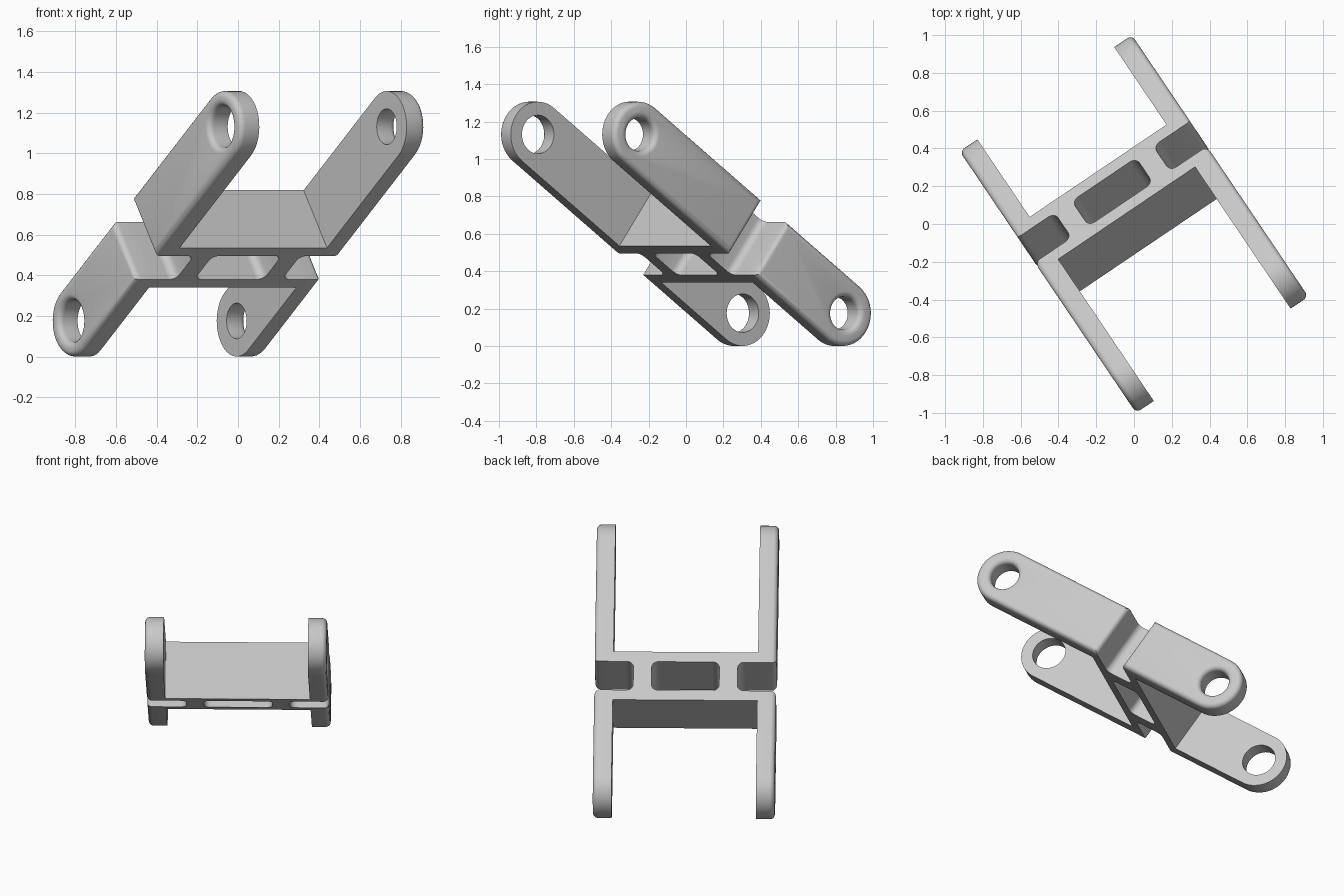
import bpy, bmesh, math
from mathutils import Matrix

if "Cube" in bpy.data.objects:
    bpy.data.objects.remove(bpy.data.objects["Cube"], do_unlink=True)

# Link layout: x along the link, y across it, z through its height
R = 0.175            # end radius and half height
PIN = 0.815          # pin hole distance from the middle
OUT, INN = 0.55, 0.437
UP_END, LOW_END, WEB = -0.028, -0.225, 0.068
FILLET = 0.03
PLACE = (Matrix.Translation((0, 0, 0.653)) @ Matrix.Rotation(math.radians(-56), 4, 'Z')
         @ Matrix.Rotation(math.radians(-35.9), 4, 'Y'))

grey = bpy.data.materials.new("light grey")
grey.use_nodes = True
grey.diffuse_color = (0.58, 0.58, 0.58, 1)
grey.node_tree.nodes["Principled BSDF"].inputs["Base Color"].default_value = (0.58, 0.58, 0.58, 1)


def finish(name, bm):
    bmesh.ops.recalc_face_normals(bm, faces=bm.faces)
    mesh = bpy.data.meshes.new(name)
    bm.to_mesh(mesh)
    bm.free()
    mesh.materials.append(grey)
    ob = bpy.data.objects.new(name, mesh)
    ob.matrix_world = PLACE
    bpy.context.collection.objects.link(ob)
    return ob


def smooth(ob):
    bpy.ops.object.select_all(action='DESELECT')
    ob.select_set(True)
    bpy.context.view_layer.objects.active = ob
    bpy.ops.object.shade_smooth_by_angle(angle=math.radians(35))


def prism(points, axis):
    """Extrude a closed outline by the given vector."""
    bm = bmesh.new()
    face = bm.faces.new([bm.verts.new(p) for p in points])
    ext = bmesh.ops.extrude_face_region(bm, geom=[face])
    verts = [g for g in ext["geom"] if isinstance(g, bmesh.types.BMVert)]
    bmesh.ops.translate(bm, verts=verts, vec=axis)
    return bm


def hole_cutter(x, side, r):
    """Pin hole with a rounded mouth on the outer face."""
    flare = [(OUT - FILLET + FILLET * math.sin(t), r + FILLET * (1 - math.cos(t)))
             for t in (math.pi / 2 * i / 5 for i in range(6))]
    rings = [(INN - 0.05, r)] + flare + [(OUT + 0.03, r + FILLET)]
    bm = bmesh.new()
    n = 48
    loops = [[bm.verts.new((x + rad * math.cos(2 * math.pi * k / n), side * y,
                            rad * math.sin(2 * math.pi * k / n))) for k in range(n)]
             for y, rad in rings]
    for a, b in zip(loops, loops[1:]):
        for k in range(n):
            bm.faces.new((a[k], a[k - 1], b[k - 1], b[k]))
    bm.faces.new(loops[0])
    bm.faces.new(loops[-1])
    ob = finish("hole_cutter", bm)
    ob.hide_render = True
    return ob


def arm(name, direction, end, side, r):
    """Round-ended arm, filleted around the outer face, with a pin hole."""
    pts = [(end, side * INN, -R)]
    for i in range(25):
        t = -math.pi / 2 + math.pi * i / 24
        pts.append((direction * (PIN + R * math.cos(t)), side * INN, R * math.sin(t)))
    pts.append((end, side * INN, R))
    bm = prism(pts, (0, side * (OUT - INN), 0))
    bmesh.ops.recalc_face_normals(bm, faces=bm.faces)
    rim = [e for e in bm.edges if all(abs(abs(v.co.y) - OUT) < 1e-4 for v in e.verts)]
    bmesh.ops.bevel(bm, geom=rim, offset=FILLET, segments=5, profile=0.5, affect='EDGES')
    ob = finish(name, bm)
    cutter = hole_cutter(direction * PIN, side, r)
    mod = ob.modifiers.new("pin_hole", 'BOOLEAN')
    mod.operation, mod.object, mod.solver = 'DIFFERENCE', cutter, 'EXACT'
    bpy.ops.object.select_all(action='DESELECT')
    bpy.context.view_layer.objects.active = ob
    ob.select_set(True)
    bpy.ops.object.modifier_apply(modifier=mod.name)
    bpy.data.objects.remove(cutter, do_unlink=True)
    smooth(ob)


def web(name, x0, x1):
    """Plate joining a pair of arms."""
    finish(name, prism([(x0, -INN, -R), (x1, -INN, -R), (x1, INN, -R), (x0, INN, -R)],
                       (0, 0, 2 * R)))


def rib(name, centre):
    """Bridge between the two forks, flared where it meets them."""
    half, f = 0.055, 0.04
    edge = []
    for i in range(7):
        t = math.pi / 2 * i / 6
        edge.append((LOW_END + f * (1 - math.sin(t)), half + f * (1 - math.cos(t))))
    edge = edge[::-1]
    edge += [(LOW_END + UP_END - x, w) for x, w in reversed(edge)]
    pts = [(x, centre + w, -R) for x, w in edge]
    pts += [(x, centre - w, -R) for x, w in reversed(edge)]
    smooth(finish(name, prism(pts, (0, 0, 2 * R))))


# Two forks: right-hand holes are slightly larger than left-hand ones
for label, side, r in (("left", 1, 0.088), ("right", -1, 0.103)):
    arm("upper_arm_" + label, 1, UP_END, side, r)
    arm("lower_arm_" + label, -1, LOW_END, side, r)
    rib("rib_" + label, side * 0.26)
web("upper_web", UP_END, UP_END + WEB)
web("lower_web", LOW_END - WEB, LOW_END)
